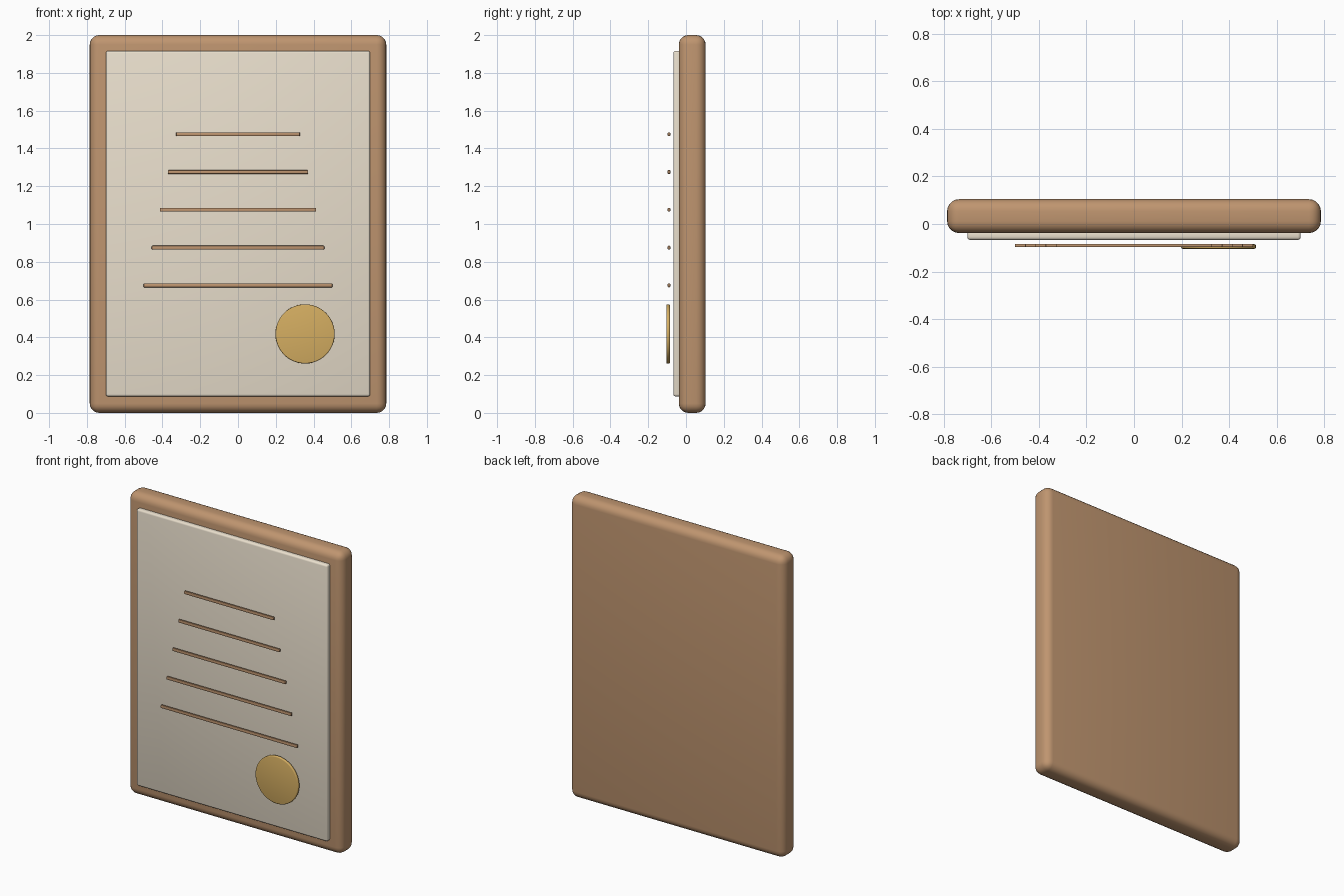
import bpy
import math

if "Cube" in bpy.data.objects:
    bpy.data.objects.remove(bpy.data.objects["Cube"])


def material(name, rgb):
    m = bpy.data.materials.new(name)
    m.diffuse_color = (*rgb, 1)
    m.use_nodes = True
    m.node_tree.nodes["Principled BSDF"].inputs["Base Color"].default_value = m.diffuse_color
    return m


WOOD = material("wood", (0.52, 0.30, 0.16))
PAPER = material("paper", (0.82, 0.74, 0.61))
GOLD = material("gold", (0.66, 0.42, 0.12))


def finish(ob, name, mat, bevel, segments):
    ob.name = name
    ob.data.materials.append(mat)
    bpy.ops.object.transform_apply(location=False, rotation=True, scale=True)
    mod = ob.modifiers.new("round_edges", 'BEVEL')
    mod.width = bevel
    mod.segments = segments
    mod.limit_method = 'ANGLE'
    mod.angle_limit = math.radians(40)
    bpy.ops.object.modifier_apply(modifier=mod.name)
    bpy.ops.object.shade_smooth_by_angle(angle=math.radians(35))
    return ob


def box(name, x, y, z, mat, bevel, segments=3):
    """Rounded box from (min, max) ranges on each axis."""
    bpy.ops.mesh.primitive_cube_add(size=1, location=[sum(r) / 2 for r in (x, y, z)])
    ob = bpy.context.object
    ob.scale = [r[1] - r[0] for r in (x, y, z)]
    return finish(ob, name, mat, bevel, segments)


# Wooden backing board and the sheet mounted on it
box("backing_board", (-0.785, 0.785), (-0.038, 0.104), (0, 2), WOOD, 0.05, 5)
box("paper_sheet", (-0.70, 0.70), (-0.067, -0.027), (0.087, 1.917), PAPER, 0.012)

# Raised text lines, widening downward
for i in range(5):
    half = 0.328 + 0.043 * i
    z = 1.475 - 0.2 * i
    box(f"text_line_{i + 1}", (-half, half), (-0.097, -0.083),
        (z - 0.01, z + 0.01), WOOD, 0.004, 2)

# Round gold seal
bpy.ops.mesh.primitive_cylinder_add(vertices=48, radius=0.157, depth=0.019,
                                    location=(0.355, -0.0945, 0.418),
                                    rotation=(math.pi / 2, 0, 0))
finish(bpy.context.object, "gold_seal", GOLD, 0.006, 3)
